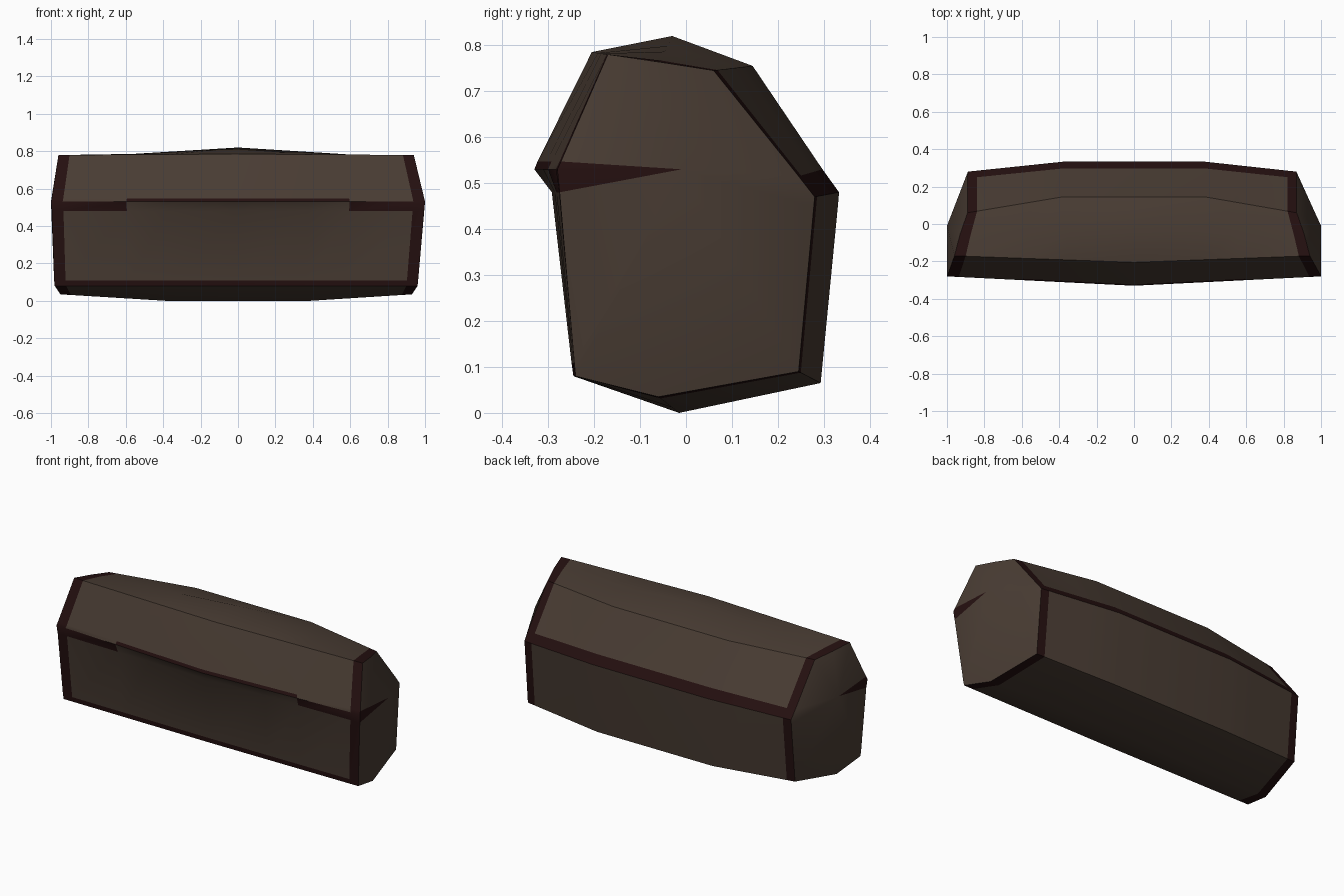
import bpy, bmesh, math
from mathutils import Vector

if "Cube" in bpy.data.objects:
    bpy.data.objects.remove(bpy.data.objects["Cube"])


def material(name, rgb):
    m = bpy.data.materials.new(name)
    m.diffuse_color = (*rgb, 1)
    m.use_nodes = True
    m.node_tree.nodes["Principled BSDF"].inputs["Base Color"].default_value = m.diffuse_color
    return m


# Cross-section: middle (y, z), end (x, y, z), back points stay full to x = 0.38
profile = [
    ((-.245, .08), (.96, -.24, .08), False),     # 0 front bottom edge
    ((-.249, .108), (.963, -.243, .108), False), # 1 top of front bottom stripe
    ((-.292, .48), (.995, -.275, .48), False),   # 2 under front ridge
    ((-.33, .53), (1.0, -.28, .53), False),      # 3 front ridge
    ((-.323, .547), (.996, -.272, .547), False), # 4 top of front stripe
    ((-.205, .785), (.94, -.17, .78), False),    # 5 front top edge
    ((-.03, .82), (.91, -.055, .763), False),    # 6 top ridge
    ((.145, .755), (.87, .06, .745), True),      # 7 back top
    ((.297, .53), (.87, .245, .515), True),      # 8 top of back stripe
    ((.333, .48), (.868, .28, .47), True),       # 9 back ridge
    ((.331, .455), (.868, .278, .448), True),    # 10 bottom of back stripe
    ((.293, .065), (.87, .245, .09), True),      # 11 back bottom edge
    ((-.015, 0), (.93, -.06, .035), True),       # 12 bottom ridge
]


def ring(side, t):
    """t = 0 middle, 1 = the 0.38 station, 2 = end."""
    pts = []
    for (y, z), (ex, ey, ez), full in profile:
        if side < 0 and ex < .97:
            ex += .02
        end = Vector((side * ex, ey, ez))
        mid = Vector((0, y, z))
        quarter = Vector((side * .38, y, z)) if full else mid.lerp(end, .38)
        pts.append(mid.lerp(quarter, t) if t <= 1 else quarter.lerp(end, t - 1))
    return pts


stations = [(-1, 2), (-1, 1.9), (-1, 1.35), (-1, 1), (1, 0),
            (1, 1), (1, 1.35), (1, 1.9), (1, 2)]
bm = bmesh.new()
rings = [[bm.verts.new(p) for p in ring(s, t)] for s, t in stations]
n = len(profile)
last = len(rings) - 2

# Long sides, with dark stripes at the ends and along the ridges
for i in range(len(rings) - 1):
    for j in range(n):
        k = (j + 1) % n
        f = bm.faces.new((rings[i][j], rings[i][k], rings[i + 1][k], rings[i + 1][j]))
        at_end = i in (0, last)
        dark = (at_end or j in (0, 8)
                or (j == 2 and i in (1, last - 1))
                or (j == 3 and 2 <= i <= last - 2))
        f.material_index = int(dark)

# Bulged end caps, with a dark wedge running in from the front ridge
for r, side in ((rings[0], -1), (rings[-1], 1)):
    c = bm.verts.new((side, -.01, .53))
    for j in range(n):
        f = bm.faces.new((r[j], r[(j + 1) % n], c))
        f.material_index = int(j in (2, 3))

bmesh.ops.recalc_face_normals(bm, faces=bm.faces[:])
mesh = bpy.data.meshes.new("stone_block")
bm.to_mesh(mesh)
bm.free()
mesh.materials.append(material("dark brown", (.066, .045, .033)))
mesh.materials.append(material("dark red edge", (.018, .005, .005)))
block = bpy.data.objects.new("stone_block", mesh)
bpy.context.collection.objects.link(block)
bpy.context.view_layer.objects.active = block
block.select_set(True)
bpy.ops.object.shade_smooth_by_angle(angle=math.radians(35))
